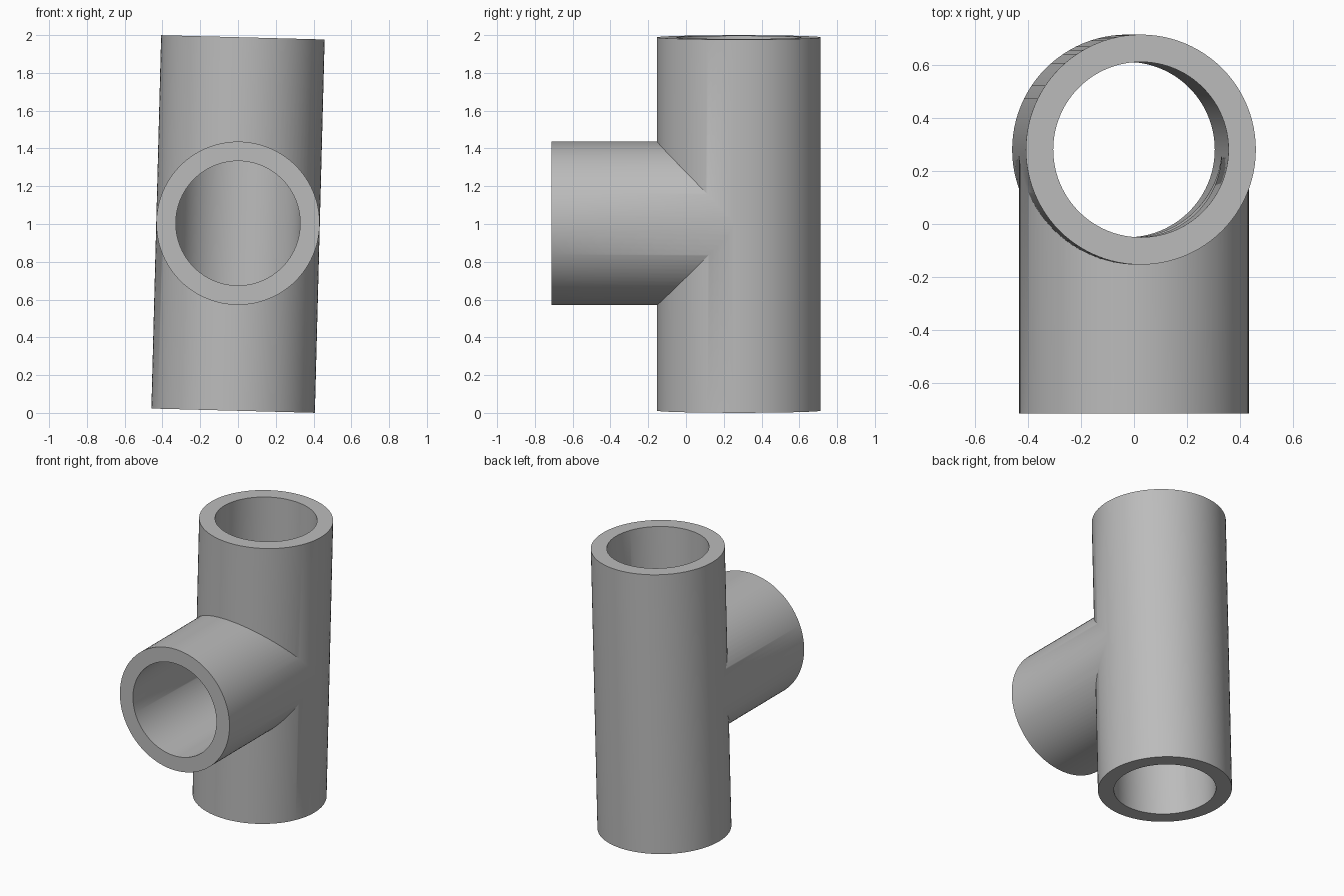
import bpy
import math

cube = bpy.data.objects.get("Cube")
if cube:
    bpy.data.objects.remove(cube, do_unlink=True)

OUTER, BORE = 0.433, 0.33
AXIS_Y, MID_Z = 0.28, 1.0
TILT = math.radians(1.5)
RUN_LENGTH = 1.977
FRONT_Y = -0.713

grey = bpy.data.materials.new("pipe grey")
grey.use_nodes = True
colour = (0.5, 0.5, 0.5, 1)
grey.diffuse_color = colour
grey.node_tree.nodes["Principled BSDF"].inputs["Base Color"].default_value = colour


def cylinder(name, radius, length, location, rotation):
    bpy.ops.mesh.primitive_cylinder_add(vertices=96, radius=radius, depth=length,
                                        location=location, rotation=rotation)
    obj = bpy.context.object
    obj.name = name
    obj.data.materials.append(grey)
    return obj


def run(name, radius, length):
    # slightly leaning upright pipe
    return cylinder(name, radius, length, (0, AXIS_Y, MID_Z), (0, TILT, 0))


def branch(name, radius, front):
    # horizontal pipe ending on the axis of the upright one
    return cylinder(name, radius, AXIS_Y - front,
                    (0, (AXIS_Y + front) / 2, MID_Z + 0.004), (math.pi / 2, 0, 0))


def combine(target, tool, operation):
    mod = target.modifiers.new(tool.name, "BOOLEAN")
    mod.operation = operation
    mod.solver = "EXACT"
    mod.object = tool
    bpy.context.view_layer.objects.active = target
    bpy.ops.object.modifier_apply(modifier=mod.name)
    bpy.data.objects.remove(tool, do_unlink=True)


# Outer skin of the tee
tee = run("pipe_tee", OUTER, RUN_LENGTH)
combine(tee, branch("branch_pipe", OUTER - 0.0007, FRONT_Y), "UNION")

# Connected bores
combine(tee, run("run_bore", BORE, RUN_LENGTH + 0.4), "DIFFERENCE")
combine(tee, branch("branch_bore", BORE - 0.0007, FRONT_Y - 0.2), "DIFFERENCE")

# Smooth walls with crisp rims and joint
bpy.ops.object.select_all(action="DESELECT")
tee.select_set(True)
bpy.context.view_layer.objects.active = tee
bpy.ops.object.shade_smooth_by_angle(angle=math.radians(30))
